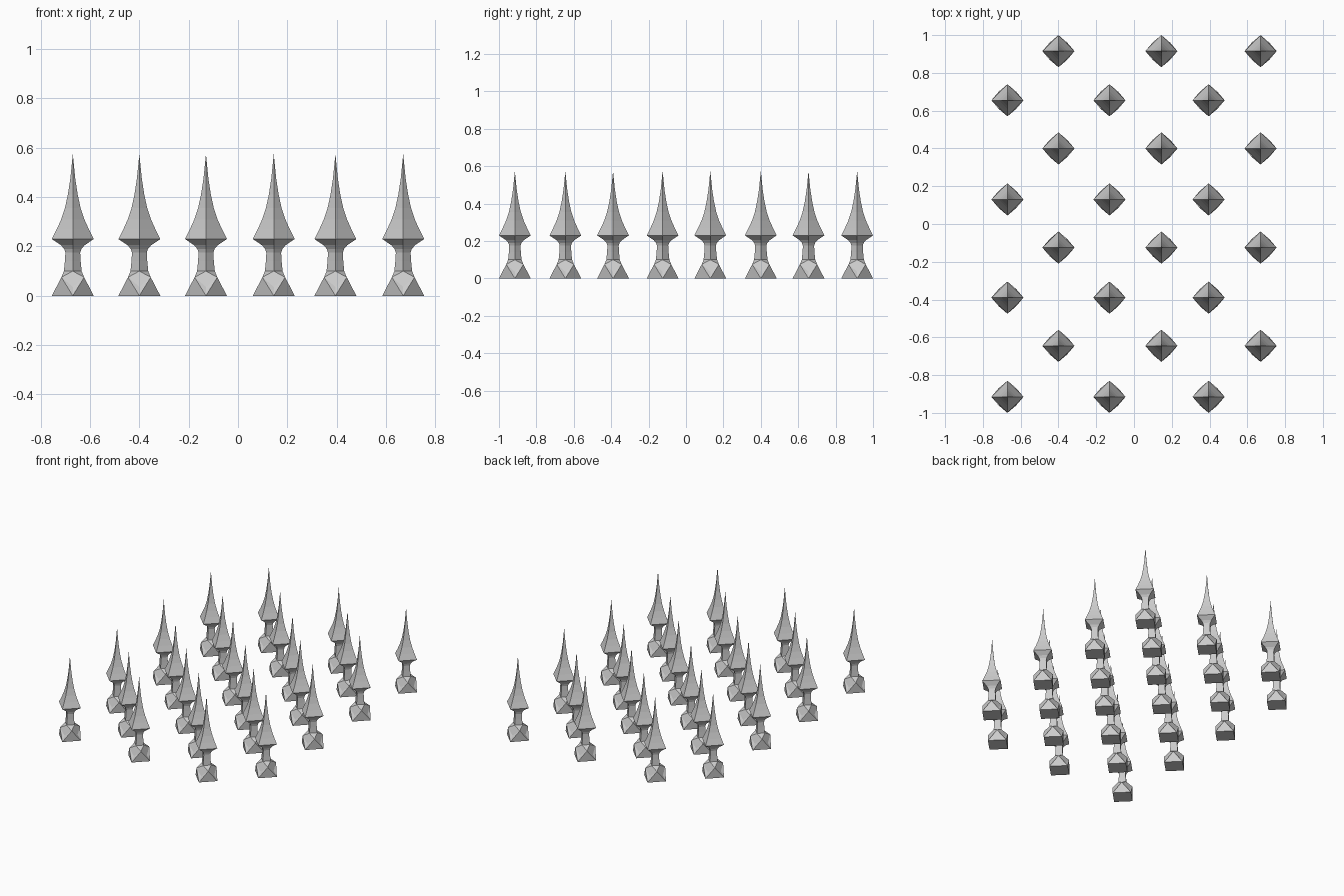
import bpy, bmesh

if "Cube" in bpy.data.objects:
    bpy.data.objects.remove(bpy.data.objects["Cube"])

# Corner profile (radius, z) of the four-sided shaft, above the faceted foot
SHAFT = [(0.036, 0.10), (0.032, 0.14), (0.030, 0.175), (0.035, 0.19), (0.048, 0.205),
         (0.085, 0.23), (0.065, 0.27), (0.047, 0.31), (0.032, 0.355),
         (0.020, 0.41), (0.010, 0.475)]
DIRS = [(1, 0), (0, 1), (-1, 0), (0, -1)]


def ring(bm, r, z):
    return [bm.verts.new((dx * r, dy * r, z)) for dx, dy in DIRS]


def spike_mesh():
    bm = bmesh.new()
    base = ring(bm, 0.085, 0)
    low = ring(bm, 0.060, 0.036)
    rings = [ring(bm, r, z) for r, z in SHAFT]
    # Shoulder points above the middle of each base edge
    s = 0.046
    mid = [bm.verts.new((x * s, y * s, 0.075)) for x, y in ((1, 1), (-1, 1), (-1, -1), (1, -1))]
    tip = bm.verts.new((0, 0, 0.575))
    top = rings[0]
    bm.faces.new(base[::-1])
    for i in range(4):
        j = (i + 1) % 4
        # Foot: wall, corner slivers, corner kite, sloped shoulder
        bm.faces.new((base[i], base[j], mid[i]))
        bm.faces.new((base[i], mid[i], low[i]))
        bm.faces.new((base[i], low[i], mid[i - 1]))
        bm.faces.new((low[i], mid[i], top[i], mid[i - 1]))
        bm.faces.new((top[i], mid[i], top[j]))
        # Neck and blade
        for a, b in zip(rings, rings[1:]):
            bm.faces.new((a[i], a[j], b[j], b[i]))
        bm.faces.new((rings[-1][i], rings[-1][j], tip))
    bmesh.ops.recalc_face_normals(bm, faces=bm.faces)
    me = bpy.data.meshes.new("spike")
    bm.to_mesh(me)
    bm.free()
    return me


# Staggered field of spikes
mesh = spike_mesh()
ROWS = [-0.915, -0.645, -0.39, -0.125, 0.13, 0.40, 0.655, 0.915]
COLS = [(-0.67, -0.13, 0.395), (-0.40, 0.145, 0.67)]
for n, y in enumerate(ROWS):
    for x in COLS[n % 2]:
        ob = bpy.data.objects.new("spike", mesh)
        ob.location = (x, y, 0)
        bpy.context.collection.objects.link(ob)
